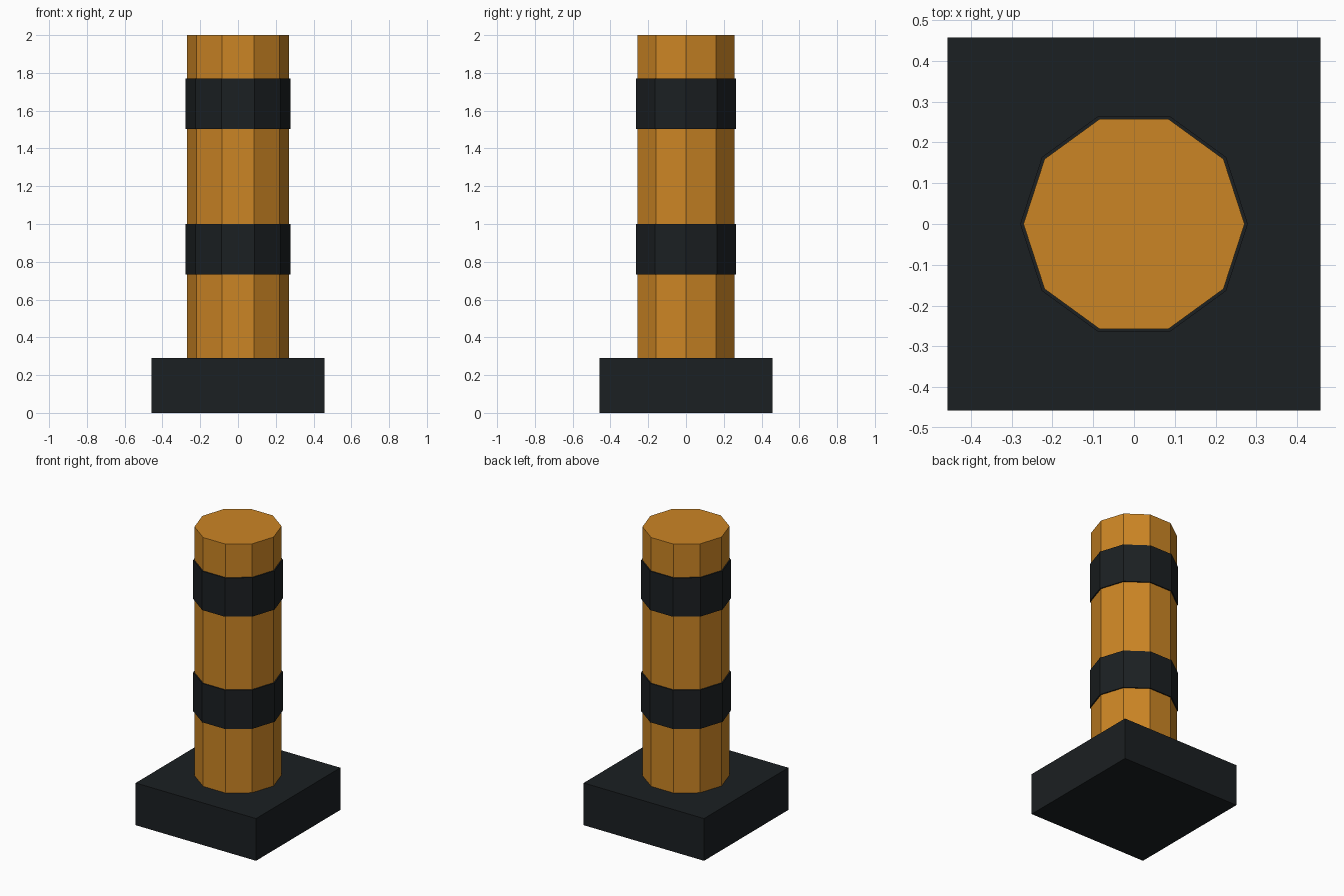
import bpy

if "Cube" in bpy.data.objects:
    bpy.data.objects.remove(bpy.data.objects["Cube"])

SIDES = 10


def material(name, color):
    mat = bpy.data.materials.new(name)
    mat.diffuse_color = color
    mat.use_nodes = True
    mat.node_tree.nodes["Principled BSDF"].inputs["Base Color"].default_value = mat.diffuse_color
    return mat


orange = material("orange", (0.60, 0.235, 0.018, 1))
black = material("black", (0.011, 0.014, 0.016, 1))


def finish(name, mat):
    obj = bpy.context.object
    obj.name = name
    obj.data.materials.append(mat)
    return obj


def prism(name, radius, z0, z1, mat):
    # the default first vertex lies on +y, so turn it a quarter to lie on x
    bpy.ops.mesh.primitive_cylinder_add(
        vertices=SIDES, radius=radius, depth=z1 - z0,
        location=(0, 0, (z0 + z1) / 2), rotation=(0, 0, 1.5707963))
    return finish(name, mat)


# Square base block
bpy.ops.mesh.primitive_cube_add(size=1, location=(0, 0, 0.145))
base = finish("base", black)
base.scale = (0.915, 0.915, 0.29)

# Ten-sided post
prism("post", 0.271, 0.29, 2.0, orange)

# Two dark bands around the post
for name, z0, z1 in (("lower_band", 0.733, 1.0), ("upper_band", 1.504, 1.771)):
    prism(name, 0.279, z0, z1, black)
